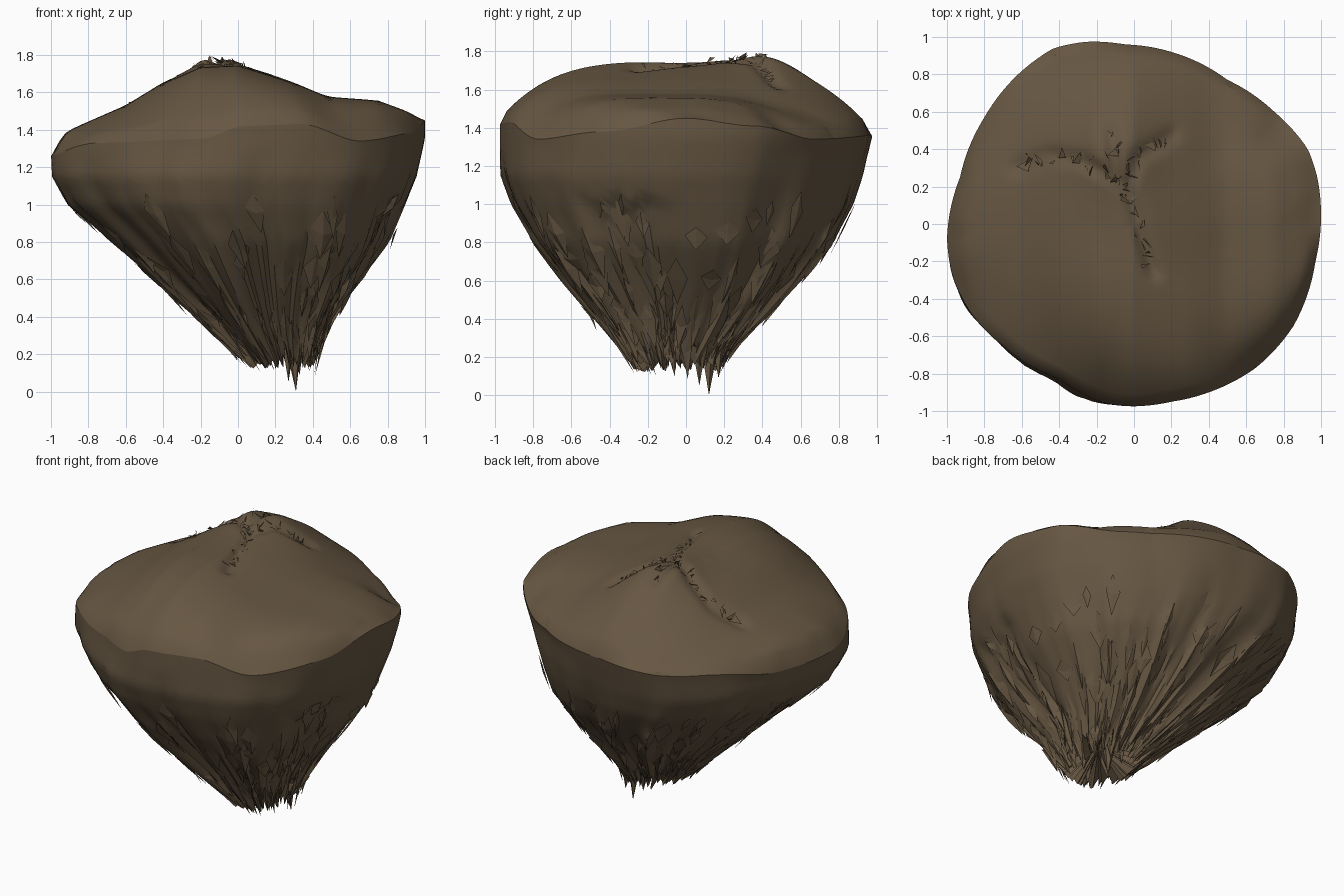
import bpy, bmesh, math, random
from mathutils import Vector, noise

if "Cube" in bpy.data.objects:
    bpy.data.objects.remove(bpy.data.objects["Cube"])

random.seed(4)
COLS = 144

rock = bpy.data.materials.new("brown rock")
rock.diffuse_color = (0.135, 0.095, 0.055, 1)
rock.use_nodes = True
rock.node_tree.nodes["Principled BSDF"].inputs["Base Color"].default_value = rock.diffuse_color


def lerp_table(table, x, ease=False):
    if x <= table[0][0]:
        return table[0][1:]
    for a, b in zip(table, table[1:]):
        if x <= b[0]:
            f = (x - a[0]) / (b[0] - a[0])
            f = f * f * (3 - 2 * f) if ease else f
            return [p + (q - p) * f for p, q in zip(a[1:], b[1:])]
    return table[-1][1:]


# Plan outline, counter-clockwise
OUTLINE = [(1, .05), (.98, .25), (.93, .4), (.75, .6), (.5, .77), (.2, .92), (-.05, .96),
           (-.25, .975), (-.43, .94), (-.62, .8), (-.8, .57), (-.93, .25), (-1, -.08),
           (-.97, -.28), (-.87, -.48), (-.7, -.65), (-.4, -.83), (-.15, -.96), (0, -.975),
           (.2, -.95), (.4, -.9), (.65, -.77), (.85, -.55), (.97, -.2)]
POLAR = sorted((math.degrees(math.atan2(y, x)) % 360, math.hypot(x, y)) for x, y in OUTLINE)
POLAR = [(POLAR[-1][0] - 360, POLAR[-1][1])] + POLAR + [(POLAR[0][0] + 360, POLAR[0][1])]
# Rim height by angle, crown height by x, section extents by height
RIM = [(0, 1.45), (20, 1.41), (45, 1.34), (90, 1.36), (130, 1.34), (165, 1.26), (190, 1.26),
       (220, 1.33), (258, 1.35), (272, 1.42), (290, 1.43), (310, 1.34), (335, 1.38), (360, 1.45)]
CROWN = [(-1, 1.26), (-.95, 1.38), (-.6, 1.53), (-.4, 1.65), (-.2, 1.74), (0, 1.745),
         (.1, 1.715), (.3, 1.65), (.48, 1.58), (.75, 1.555), (.9, 1.5), (1, 1.45)]
POWER_FRONT = [(-.5, 2.3), (0, 3.8), (.3, 5), (1, 5)]
POWER_BACK = [(-.5, 3), (0, 3.2), (.4, 1.8), (1, 1.8)]
SECTION = [(.02, .16, .36, -.18, .16), (.2, .0, .42, -.3, .2), (.4, -.22, .52, -.45, .4),
           (.6, -.45, .66, -.63, .6), (.8, -.68, .81, -.8, .77), (1, -.92, .9, -.92, .88),
           (1.15, -1, .96, -.975, .93), (1.36, -1, 1, -.975, .975)]


def rim_point(a):
    r = lerp_table(POLAR, a)[0]
    return r * math.cos(math.radians(a)), r * math.sin(math.radians(a)), lerp_table(RIM, a, True)[0]


# Forked crack on the crown
CRACKS = [[(-.62, .3), (-.45, .37), (-.28, .34), (-.1, .24), (-.03, .18), (.02, 0), (.1, -.25)],
          [(-.03, .2), (.02, .36), (.2, .47)], [(-.1, .24), (-.12, .5)]]


def crack_dist(x, y):
    best = 9
    p = Vector((x, y))
    for path in CRACKS:
        for a, b in zip(path, path[1:]):
            a, d = Vector(a), Vector(b) - Vector(a)
            t = max(0, min(1, (p - a).dot(d) / d.length_squared))
            best = min(best, (a + d * t - p).length)
    return best


def top_height(x, y, t, zr):
    u = min(1, abs(y) / max(.02, math.sqrt(max(0, 1 - x * x))))
    # Fuller shoulder at front right, leaner at front left and back right
    power = lerp_table(POWER_FRONT if y < 0 else POWER_BACK, x)[0]
    f = 1 - max(u, t ** 12) ** power
    z = zr + (lerp_table(CROWN, x)[0] - zr) * f
    z += .06 * math.exp(-((x + .12) ** 2 + (y - .42) ** 2) / .04)
    z -= .03 * math.exp(-(crack_dist(x, y) / .04) ** 2)
    z -= .04 * math.exp(-((x - .76) ** 2 + (y - .48) ** 2) / .012)
    return z + .012 * noise.noise((x * 3, y * 3, 0)) * (1 - t)


def bump(a, centre, width):
    return math.exp(-((a - centre) / width) ** 2)


def side_point(a, z):
    ox, oy, _ = rim_point(a)
    x0, x1, y0, y1 = lerp_table(SECTION, z)
    low = max(0, min(1, (1.3 - z) / .9))
    ca, sa = math.cos(math.radians(a)), math.sin(math.radians(a))
    k = 1 - .03 * low + .07 * low * noise.noise((ca * 5, sa * 5, z * .9))
    k += .11 * low * low * noise.noise((ca * 14, sa * 14, z * 1.5))
    # Blunt corners between the four sides
    k += low * (.15 * bump(a, 245, 16) + .1 * bump(a, 312, 18) + .13 * bump(a, 55, 20))
    # Stepped break on the right face, gouge at front left, fold on the front
    if z < 1 + .12 * noise.noise((a * .25, .4, .6)):
        k -= .05 * bump(a, 340, 13)
    k -= .07 * bump(a, 218, 7) * low
    k -= .04 * bump(a, 277, 4) * min(1, low * 2)
    return Vector(((x0 + x1) / 2 + ox * (x1 - x0) / 2 * k,
                   (y0 + y1) / 2 + oy / .975 * (y1 - y0) / 2 * k, z))


def finish(bm, name, angle=None):
    mesh = bpy.data.meshes.new(name)
    bm.to_mesh(mesh)
    bm.free()
    ob = bpy.data.objects.new(name, mesh)
    bpy.context.collection.objects.link(ob)
    mesh.materials.append(rock)
    if angle:
        bpy.ops.object.select_all(action='DESELECT')
        ob.select_set(True)
        bpy.context.view_layer.objects.active = ob
        bpy.ops.object.shade_smooth_by_angle(angle=math.radians(angle), keep_sharp_edges=True)


# Rock body: crown rings, then side rings down to a ragged tip
bm = bmesh.new()
angles = [360 * i / COLS for i in range(COLS)]
ends = [.17 + random.uniform(-.05, .12) for _ in angles]
rings = []
for j in range(1, 29):
    t = j / 28
    ring = []
    for a in angles:
        x, y, zr = rim_point(a)
        ring.append(bm.verts.new((x * t, y * t, top_height(x * t, y * t, t, zr) if j < 28 else zr)))
    rings.append(ring)
for j in range(1, 31):
    v = j / 30
    ring = []
    for a, e in zip(angles, ends):
        zr = rim_point(a)[2]
        ring.append(bm.verts.new(side_point(a, zr + (e - zr) * v)))
    rings.append(ring)
for r0, r1 in zip(rings, rings[1:]):
    for i in range(COLS):
        k = (i + 1) % COLS
        bm.faces.new((r0[i], r1[i], r1[k], r0[k]))
peak = bm.verts.new((0, 0, top_height(0, 0, 0, 1.4)))
core = bm.verts.new((.24, -.05, .3))
for i in range(COLS):
    k = (i + 1) % COLS
    bm.faces.new((peak, rings[0][i], rings[0][k]))
    bm.faces.new((core, rings[-1][k], rings[-1][i]))
    bm.edges.get((rings[27][i], rings[27][k])).smooth = False  # crisp rim
bmesh.ops.recalc_face_normals(bm, faces=bm.faces)
finish(bm, "rock_body", 35)

# Splinters: thin upright slivers hugging the lower sides
bm = bmesh.new()
for _ in range(200):
    a = random.uniform(0, 360)
    z = .22 + .75 * random.random() ** 1.7
    h = random.uniform(.05, .14)
    w = random.uniform(2, 6) * (1.3 - z * .6)
    mid = side_point(a, z)
    out = Vector((math.cos(math.radians(a)), math.sin(math.radians(a)), 0))
    pts = [side_point((a - w) % 360, z + h * .3), side_point(a, z + h),
           side_point((a + w) % 360, z + h * .1),
           side_point(a, max(.06, z - h)) + out * random.uniform(.0, .03)]
    lift = out * random.uniform(.003, .012)
    vs = [bm.verts.new(p + lift) for p in pts]
    tip = bm.verts.new(mid + out * random.uniform(.005, .025))
    for i in range(4):
        bm.faces.new((tip, vs[i], vs[(i + 1) % 4]))
finish(bm, "side_splinters")

# Hanging spikes at the tip
bm = bmesh.new()
for x, y, z, r in [(.31, .12, 0, .07), (.27, .07, .05, .06), (.33, .17, .09, .07), (.2, .12, .12, .07),
                   (.2, -.2, .12, .08), (.12, -.1, .14, .08), (.3, -.12, .15, .07)]:
    base = [bm.verts.new((x + (.25 - x) * .3 + r * math.cos(i * 1.257 + x * 9),
                          y + r * math.sin(i * 1.257 + x * 9), .36 + .05 * (i % 2))) for i in range(5)]
    tip = bm.verts.new((x, y, z))
    for i in range(5):
        bm.faces.new((base[i], tip, base[(i + 1) % 5]))
finish(bm, "tip_spikes")

# Loose flakes along the crown cracks
bm = bmesh.new()
for path in CRACKS:
    for (ax, ay), (bx, by) in zip(path, path[1:]):
        for _ in range(7):
            t = random.random()
            x = ax + (bx - ax) * t + random.uniform(-.03, .03)
            y = ay + (by - ay) * t + random.uniform(-.03, .03)
            tri = []
            for i in range(3):
                px, py = x + random.uniform(-.04, .04), y + random.uniform(-.04, .04)
                z = top_height(px, py, math.hypot(px, py), 1.38)
                tri.append(bm.verts.new((px, py, z + random.uniform(-.01, .03))))
            bm.faces.new(tri)
bmesh.ops.recalc_face_normals(bm, faces=bm.faces)
finish(bm, "crown_flakes")
